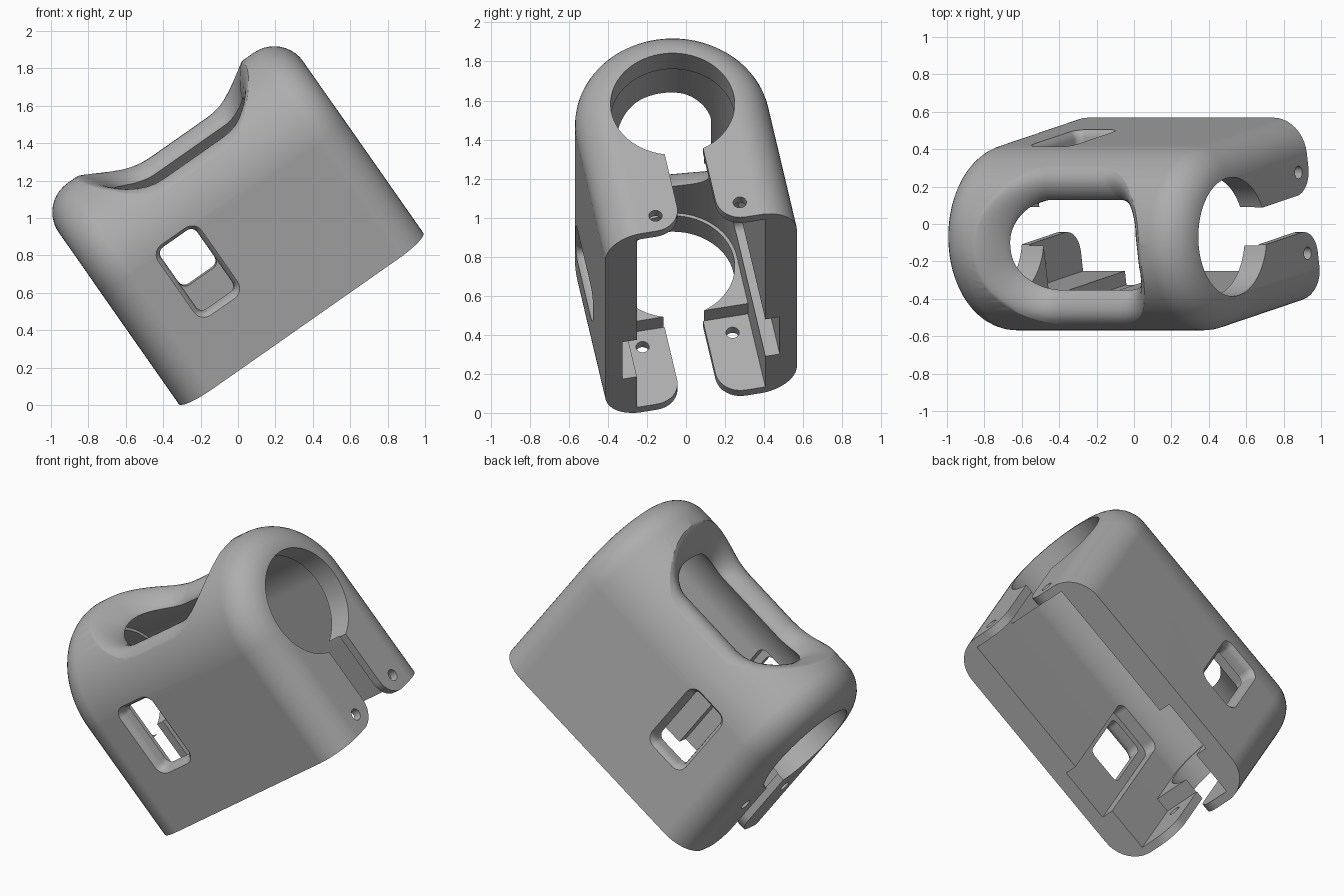
import bpy, bmesh, math
from mathutils import Matrix, Vector

cube = bpy.data.objects.get("Cube")
if cube:
    bpy.data.objects.remove(cube, do_unlink=True)

# Local axes: x along the shell, y across it, z up through the arch
R, DROP, HALF, FILLET = 0.5, 0.765, 0.798, 0.19
INNER, HOLE, SLOT = 0.335, 0.318, 0.1

grey = bpy.data.materials.new("satin_grey")
grey.use_nodes = True
grey.diffuse_color = (0.42, 0.42, 0.42, 1)
grey.node_tree.nodes["Principled BSDF"].inputs["Base Color"].default_value = (0.42, 0.42, 0.42, 1)


def arc(cx, cy, r, a0, a1, n):
    return [(cx + r * math.cos(math.radians(a0 + (a1 - a0) * i / n)),
             cy + r * math.sin(math.radians(a0 + (a1 - a0) * i / n))) for i in range(n + 1)]


def rounded(x0, x1, y0, y1, r0, r1, n=10):
    """Rounded rectangle with radius r0 at the low-x end and r1 at the high-x end."""
    return (arc(x1 - r1, y1 - r1, r1, 90, 0, n) + arc(x1 - r1, y0 + r1, r1, 0, -90, n)
            + arc(x0 + r0, y0 + r0, r0, -90, -180, n) + arc(x0 + r0, y1 - r0, r0, 180, 90, n))


def arch(r, low, n=48):
    return [(r, low)] + arc(0, 0, r, 0, 180, n) + [(-r, low)]


def loft(name, rings):
    """Closed solid skinned through matching rings of points."""
    bm = bmesh.new()
    loops = [[bm.verts.new(p) for p in ring] for ring in rings]
    n = len(loops[0])
    for a, b in zip(loops, loops[1:]):
        for i in range(n):
            j = (i + 1) % n
            bm.faces.new((a[i], a[j], b[j], b[i]))
    bm.faces.new(loops[0][::-1])
    bm.faces.new(loops[-1])
    bmesh.ops.recalc_face_normals(bm, faces=bm.faces)
    mesh = bpy.data.meshes.new(name)
    bm.to_mesh(mesh)
    bm.free()
    ob = bpy.data.objects.new(name, mesh)
    bpy.context.collection.objects.link(ob)
    return ob


def along(points, x0, x1):
    return [[(x, w, u) for w, u in points] for x in (x0, x1)]


# Outer shell: arch section with rounded ends
rings = []
for side in (-1, 1):
    steps = [math.radians(90 * i / 10) for i in range(11)]
    part = [[(side * (HALF - FILLET + FILLET * math.sin(a)), w, u)
             for w, u in arch(R - FILLET * (1 - math.cos(a)), -DROP)] for a in steps]
    rings += part[::-1] if side < 0 else part
shell = loft("clamp_shell", rings)
shell.data.materials.append(grey)

cutters = []
# Hollow interior, with thinner end walls below the ledges
cutters.append(loft("cavity_cutter", along(arch(INNER, -1), -0.655, 0.655)))
cutters.append(loft("leg_cutter", along([(-INNER, -1), (INNER, -1), (INNER, -0.3), (-INNER, -0.3)],
                                        -HALF + 0.05, HALF - 0.05)))

# Keyhole through both ends: round hole, slot and rounded leg tips
tip = 0.13
start = math.degrees(math.asin(SLOT / HOLE))
right_side = arc(SLOT + tip, -DROP + tip, tip, 270, 180, 8)
left_side = [(-w, u) for w, u in right_side[::-1]]
keyhole = ([(SLOT + tip, -1)] + right_side + arc(0, 0, HOLE, -90 + start, 270 - start, 56)
           + left_side + [(-SLOT - tip, -1)])
cutters.append(loft("keyhole_cutter", along(keyhole, -1, 1)))

# Side windows with softened outer rims
rings = []
for w, grow in ((-0.52, 0.045), (-0.5, 0.025), (-0.485, 0.01), (-0.46, 0),
                (0.46, 0), (0.485, 0.01), (0.5, 0.025), (0.52, 0.045)):
    rings.append([(x, w, u) for x, u in rounded(-0.425 - grow, -0.19 + grow, -0.405 - grow,
                                               0.015 + grow, 0.04 + grow, 0.04 + grow, 6)])
cutters.append(loft("window_cutter", rings))

# Channels in the inner walls leading up to the windows
cutters.append(loft("channel_cutter", [[(x, w, u) for x, u in rounded(-0.475, -0.145, -1, 0.06, 0.05, 0.05, 6)]
                                       for w in (-0.41, 0.41)]))

# Top opening: a throat that flares into the arch surface
throat = rounded(-0.42, 0.42, -0.245, 0.245, 0.22, 0.16)
flare = rounded(-0.57, 0.55, -0.45, 0.45, 0.42, 0.38)
rings = [[(x, w, -0.05) for x, w in throat]]
for step in range(11):
    s = step / 10
    h0, h1 = 2 * s**3 - 3 * s**2 + 1, 3 * s**2 - 2 * s**3
    t0, t1 = s**3 - 2 * s**2 + s, s**3 - s**2
    ring = []
    for (ax, aw), (bx, bw) in zip(throat, flare):
        a = Vector((ax, aw, math.sqrt(INNER**2 - aw**2)))
        top = math.sqrt(R**2 - bw**2)
        b = Vector((bx, bw, top + 0.005))
        out = Vector((bx - ax, bw - aw, -bw / top * (bw - aw)))
        ring.append(a * h0 + b * h1 + Vector((0, 0, 0.1)) * t0 + out * t1)
    rings.append(ring)
rings.append([(x, w, 0.7) for x, w in flare])
cutters.append(loft("top_opening_cutter", rings))

# Screw holes in the legs
for x, w, u in ((0.8, 0.22, -0.67), (-0.8, 0.235, -0.4)):
    for side in (-1, 1):
        cutters.append(loft("screw_hole_cutter", along(arc(side * w, u, 0.034, 0, 345, 23),
                                                       x - 0.12, x + 0.12)))

# Apply the cuts
bpy.context.view_layer.objects.active = shell
for cutter in cutters:
    cutter.hide_render = True
    mod = shell.modifiers.new("cut", "BOOLEAN")
    mod.operation = "DIFFERENCE"
    mod.solver = "EXACT"
    mod.object = cutter
    bpy.ops.object.modifier_apply(modifier=mod.name)
for cutter in cutters:
    bpy.data.objects.remove(cutter, do_unlink=True)

# Tilt the shell, then rest it on the ground and centre it
mesh = shell.data
mesh.transform(Matrix.Rotation(math.radians(-35), 4, "Y") @ Matrix.Rotation(math.radians(11), 4, "X"))
low = [min(v.co[i] for v in mesh.vertices) for i in range(3)]
high = [max(v.co[i] for v in mesh.vertices) for i in range(3)]
mesh.transform(Matrix.Translation((-(low[0] + high[0]) / 2, -(low[1] + high[1]) / 2, -low[2])))
mesh.update()

# Smooth curved surfaces, crisp cut edges
bpy.ops.object.select_all(action="DESELECT")
shell.select_set(True)
bpy.ops.object.shade_smooth_by_angle(angle=math.radians(32))
weighted = shell.modifiers.new("even_shading", "WEIGHTED_NORMAL")
weighted.keep_sharp = True
